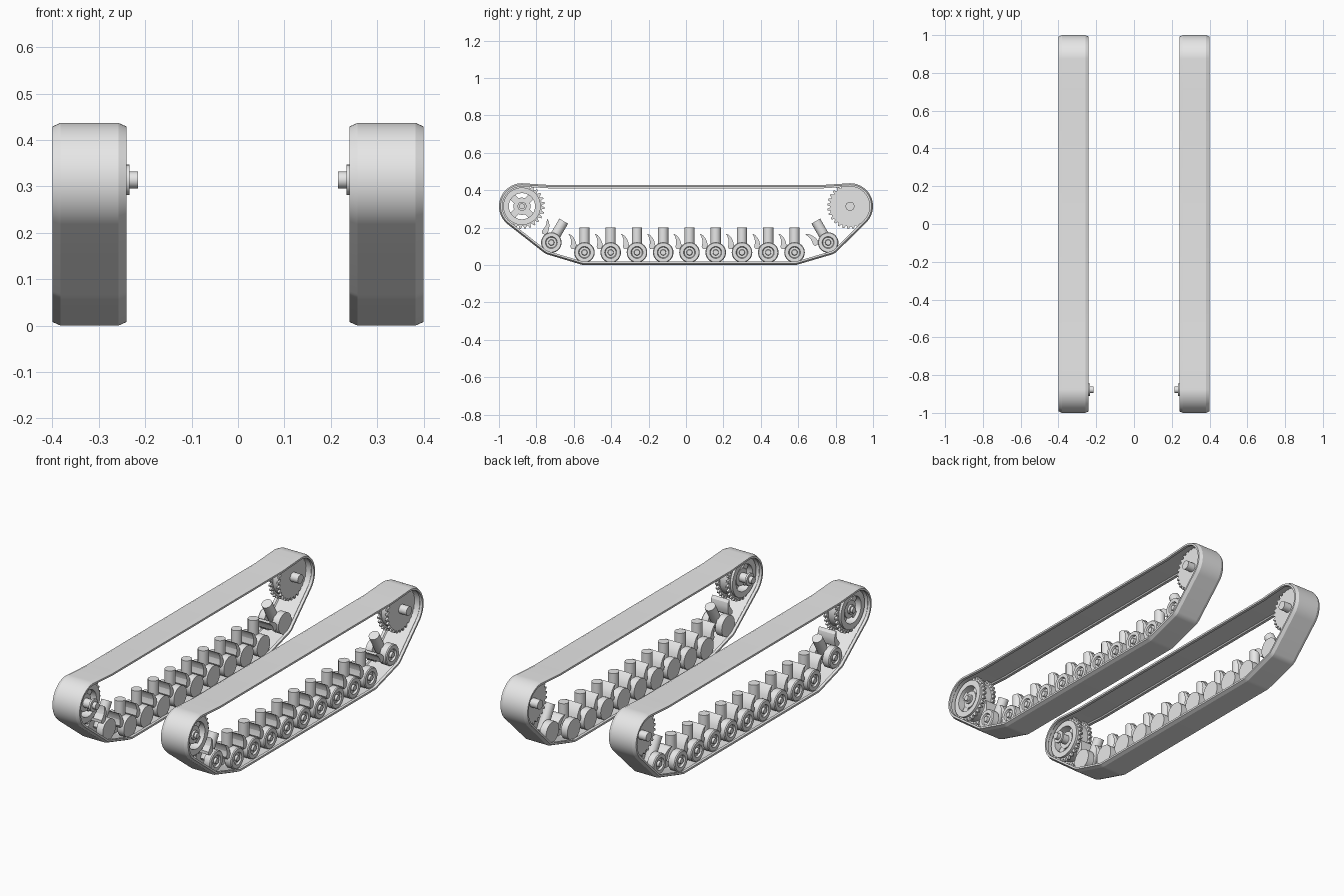
import bpy
import bmesh
import math
from mathutils import Matrix, Vector, geometry

cube = bpy.data.objects.get("Cube")
if cube:
    bpy.data.objects.remove(cube, do_unlink=True)

grey = bpy.data.materials.new("light_grey")
grey.use_nodes = True
grey.diffuse_color = (0.8, 0.8, 0.8, 1)
grey.node_tree.nodes["Principled BSDF"].inputs["Base Color"].default_value = (0.8, 0.8, 0.8, 1)

TRACK_X = 0.32                      # centre line of the left track
FRONT, REAR = (-0.877, 0.314), (0.877, 0.314)


def finish(bm, name, angle=35):
    """Turn a bmesh into a shaded object mirrored to the other track."""
    bmesh.ops.recalc_face_normals(bm, faces=bm.faces)
    mesh = bpy.data.meshes.new(name)
    bm.to_mesh(mesh)
    bm.free()
    mesh.materials.append(grey)
    obj = bpy.data.objects.new(name, mesh)
    bpy.context.collection.objects.link(obj)
    bpy.ops.object.select_all(action='DESELECT')
    obj.select_set(True)
    bpy.context.view_layer.objects.active = obj
    bpy.ops.object.shade_smooth_by_angle(angle=math.radians(angle))
    mirror = obj.modifiers.new("other_track", 'MIRROR')
    mirror.use_mirror_merge = False
    return obj


def circle(centre, radius, n):
    return [Vector((centre[0] + radius * math.cos(math.tau * i / n),
                    centre[1] + radius * math.sin(math.tau * i / n))) for i in range(n)]


def bridge(bm, loops, closed=False):
    """Join equal loops of vertices with quads."""
    pairs = list(zip(loops, loops[1:]))
    if closed:
        pairs.append((loops[-1], loops[0]))
    for a, b in pairs:
        for i in range(len(a)):
            j = (i + 1) % len(a)
            bm.faces.new((a[i], a[j], b[j], b[i]))


def turn(bm, profile, centre, n=32, closed=False):
    """Turn an (x, radius) profile about an axis along x."""
    loops = [[bm.verts.new((x, p.x, p.y)) for p in circle(centre, r, n)] for x, r in profile]
    bridge(bm, loops, closed)
    if not closed:
        bm.faces.new(loops[0])
        bm.faces.new(loops[-1])


def prism(bm, outline, x0, x1):
    """Extrude a (y, z) outline along x."""
    loops = [[bm.verts.new((x, p[0], p[1])) for p in outline] for x in (x0, x1)]
    bridge(bm, loops)
    bm.faces.new(loops[0])
    bm.faces.new(loops[1])


def tooth_outline(centre, root, tip, teeth):
    pts = []
    for i in range(teeth):
        for part, r in ((0, root), (0.3, root), (0.5, tip), (0.8, tip)):
            a = math.tau * (i + part) / teeth
            pts.append((centre[0] + r * math.cos(a), centre[1] + r * math.sin(a)))
    return pts


# Wheel stations: y, z, lean angle
stations = [(-0.543 + i * 0.1404, 0.067, 0) for i in range(9)]
stations = [(-0.72, 0.12, -30)] + stations + [(0.76, 0.12, 30)]

# Track belt: hull around the wheels, with a slight drop along the top run
points = circle(FRONT, 0.123, 64) + circle(REAR, 0.123, 64)
for s in (stations[0], stations[1], stations[-2], stations[-1]):
    points += circle(s, 0.067, 64)
path = [points[i] for i in geometry.convex_hull_2d(points)]
area = sum(a.cross(b) for a, b in zip(path, path[1:] + path[:1]))
if area < 0:
    path.reverse()
belt = []
for a, b in zip(path, path[1:] + path[:1]):
    belt.append(a)
    if (b - a).length > 1 and a.y > 0.3:
        belt += [Vector((0.72, 0.427)), Vector((-0.72, 0.427))]

section = [(-0.08, 0.008), (-0.062, 0), (0.062, 0), (0.08, 0.008), (0.08, 0.018),
           (0.065, 0.018), (0.06, 0.012), (-0.06, 0.012), (-0.065, 0.018), (-0.08, 0.018)]
bm = bmesh.new()
loops = []
for i, p in enumerate(belt):
    t = (belt[(i + 1) % len(belt)] - p).normalized() + (p - belt[i - 1]).normalized()
    inward = Vector((-t.y, t.x)).normalized()
    ring = []
    for x, depth in section:
        q = p + inward * depth
        ring.append(bm.verts.new((TRACK_X + x, q.x, q.y)))
    loops.append(ring)
bridge(bm, loops, closed=True)
finish(bm, "track_belt", 20)

# Road wheels: plain inner disc, dished outer disc and an axle
bm = bmesh.new()
for y, z, lean in stations:
    turn(bm, [(0.255, 0.055), (0.293, 0.055)], (y, z))
    turn(bm, [(0.34, 0.055), (0.375, 0.055), (0.38, 0.051), (0.38, 0.032),
              (0.37, 0.028), (0.37, 0.016), (0.382, 0.014)], (y, z))
    turn(bm, [(0.29, 0.014), (0.345, 0.014)], (y, z), 16)
finish(bm, "road_wheels")

# Suspension columns and curved guards, leaning with their station
guard_outline = [(-0.086, 0.1), (-0.07, 0.093), (-0.057, 0.078), (-0.047, 0.058),
                 (-0.042, 0.037), (-0.05, 0.02), (-0.068, 0.017), (-0.075, 0.03),
                 (-0.072, 0.045), (-0.071, 0.06), (-0.074, 0.075), (-0.079, 0.088)]
columns, guards = bmesh.new(), bmesh.new()
for y, z, lean in stations:
    place = Matrix.Translation((0, y, z)) @ Matrix.Rotation(math.radians(lean), 4, 'X')
    bmesh.ops.create_cone(columns, cap_ends=True, segments=24, radius1=0.027, radius2=0.027,
                          depth=0.14, matrix=place @ Matrix.Translation((0.316, 0, 0.062)))
    before = set(guards.verts)
    prism(guards, guard_outline, 0.265, 0.365)
    bmesh.ops.transform(guards, matrix=place, verts=[v for v in guards.verts if v not in before])
finish(columns, "suspension_columns")
finish(guards, "curved_guards", 15)

# Front sprocket: hub, slotted web, rim and two toothed rows
bm = bmesh.new()
turn(bm, [(0.285, 0.046), (0.355, 0.046)], FRONT)
turn(bm, [(0.27, 0.07), (0.37, 0.07), (0.37, 0.1), (0.27, 0.1)], FRONT, 48, closed=True)
for k in range(4):
    a = math.radians(45 + 90 * k)
    out, side = Vector((math.cos(a), math.sin(a))), Vector((-math.sin(a), math.cos(a)))
    web = [Vector(FRONT) + out * d + side * w
           for d, w in ((0.04, -0.018), (0.076, -0.018), (0.076, 0.018), (0.04, 0.018))]
    prism(bm, web, 0.29, 0.35)
for x in (0.283, 0.345):
    teeth = tooth_outline(FRONT, 0.106, 0.122, 28)
    bore = [Vector(FRONT) + (Vector(p) - Vector(FRONT)).normalized() * 0.09 for p in teeth]
    loops = [[bm.verts.new((px, p[0], p[1])) for p in ring]
             for px, ring in ((x, bore), (x, teeth), (x + 0.012, teeth), (x + 0.012, bore))]
    bridge(bm, loops, closed=True)
finish(bm, "front_sprocket")

# Front axle with its flange, pointing inwards
bm = bmesh.new()
turn(bm, [(0.215, 0.018), (0.234, 0.018), (0.234, 0.033), (0.244, 0.033),
          (0.244, 0.024), (0.365, 0.024), (0.365, 0.015), (0.378, 0.015)], FRONT, 24)
finish(bm, "front_axle")

# Rear sprocket: solid toothed discs on a drum with a short axle
bm = bmesh.new()
turn(bm, [(0.3, 0.1), (0.34, 0.1)], REAR, 48)
for x in (0.29, 0.338):
    prism(bm, tooth_outline(REAR, 0.108, 0.122, 28), x, x + 0.012)
finish(bm, "rear_sprocket")
bm = bmesh.new()
turn(bm, [(0.245, 0.024), (0.395, 0.024)], REAR, 24)
finish(bm, "rear_axle")
